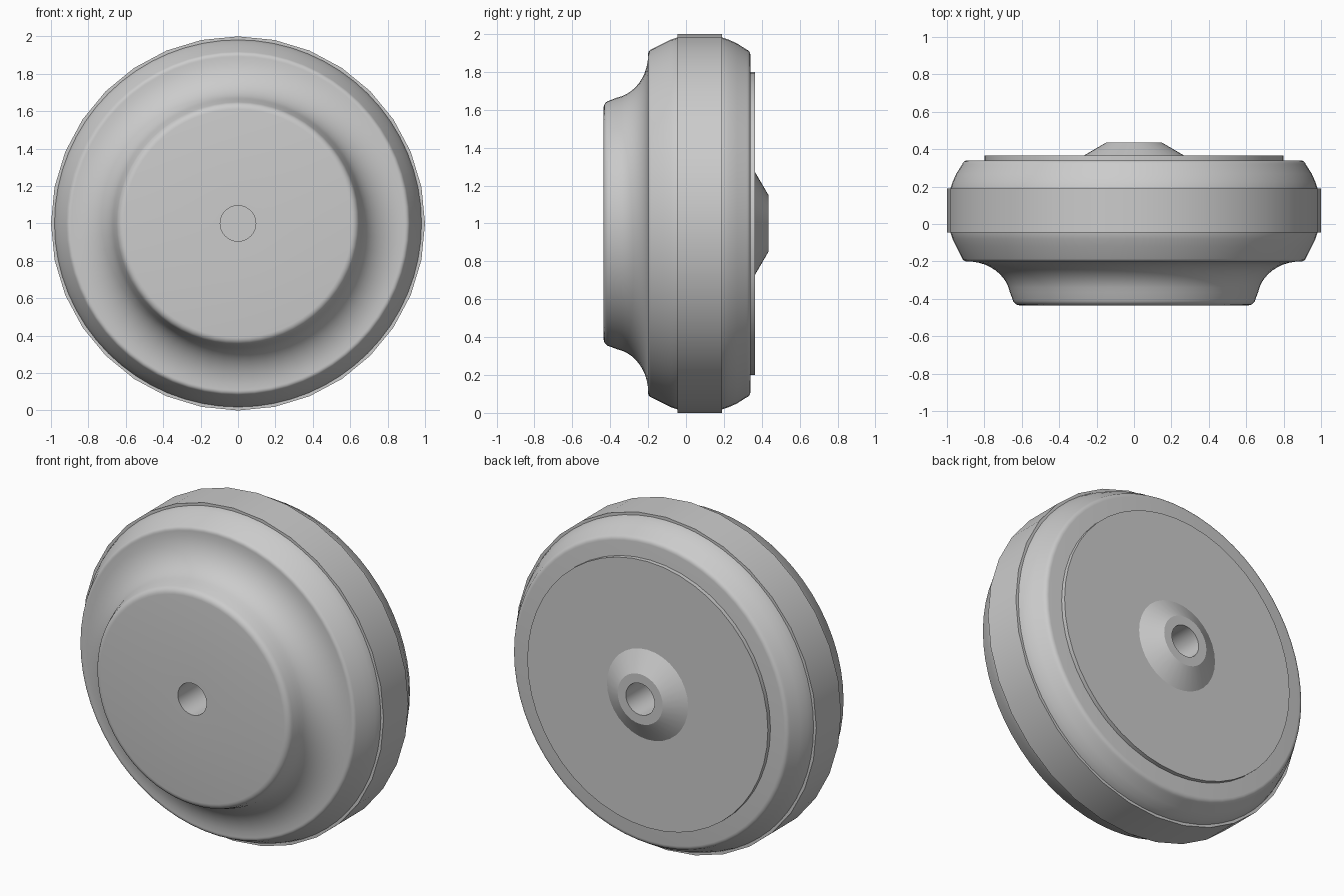
import bpy, bmesh, math

cube = bpy.data.objects.get("Cube")
if cube:
    bpy.data.objects.remove(cube)

grey = bpy.data.materials.new("plain grey")
grey.use_nodes = True
colour = (0.6, 0.6, 0.6, 1)
grey.diffuse_color = colour
grey.node_tree.nodes["Principled BSDF"].inputs["Base Color"].default_value = colour


def lathe(name, profile, sides, closed=False, angle=35):
    """Spin (radius, y) points around the axle at z = 1."""
    bm = bmesh.new()
    rings = []
    for r, y in profile:
        if r == 0:
            rings.append([bm.verts.new((0, y, 1))] * sides)
            continue
        turn = [math.tau * i / sides for i in range(sides)]
        rings.append([bm.verts.new((r * math.cos(a), y, 1 + r * math.sin(a))) for a in turn])
    pairs = list(zip(rings, rings[1:]))
    if closed:
        pairs.append((rings[-1], rings[0]))
    for a, b in pairs:
        for i in range(sides):
            j = (i + 1) % sides
            corners = list(dict.fromkeys((a[i], a[j], b[j], b[i])))
            bm.faces.new(corners)
    bmesh.ops.recalc_face_normals(bm, faces=bm.faces)
    mesh = bpy.data.meshes.new(name)
    bm.to_mesh(mesh)
    bm.free()
    mesh.materials.append(grey)
    obj = bpy.data.objects.new(name, mesh)
    bpy.context.collection.objects.link(obj)
    bpy.ops.object.select_all(action="DESELECT")
    obj.select_set(True)
    bpy.context.view_layer.objects.active = obj
    bpy.ops.object.shade_smooth_by_angle(angle=math.radians(angle))
    return obj


def arc(r, y, rad_r, rad_y, start, end, steps):
    """Elliptical profile arc, angles in degrees from the radial direction."""
    angles = [math.radians(start + (end - start) * i / steps) for i in range(steps + 1)]
    return [(r + rad_r * math.cos(a), y + rad_y * math.sin(a)) for a in angles]


HOLE = 0.095

# Wheel body: blind axle hole, raised hub, concave flare, rounded shoulders
body = [(0, 0), (HOLE, 0), (HOLE, -0.435)]
body += arc(0.61, -0.395, 0.04, 0.04, -90, -12, 5)
body += arc(0.89, -0.40, 0.23, 0.20, 170, 90, 10)
body += arc(0.895, -0.175, 0.025, 0.025, -90, -25, 4)
body += [(0.95, -0.12), (0.97, -0.08), (0.983, -0.04), (0.985, 0.07),
         (0.983, 0.185), (0.97, 0.225), (0.95, 0.27)]
body += arc(0.89, 0.31, 0.03, 0.03, 15, 90, 4)
body += [(HOLE, 0.34), (HOLE, 0.05), (0, 0.05)]
lathe("wheel_body", body, 64)

# Coarser tread band around the rim
lathe("tread_band", [(0.97, -0.045), (1, -0.045), (1, 0.19), (0.97, 0.19)], 32, True)

# Thin cover disc on the back
lathe("back_plate", [(HOLE, 0.335), (0.8, 0.335), (0.8, 0.365), (HOLE, 0.365)], 48, True)

# Tapered axle boss
lathe("axle_boss", [(HOLE, 0.36), (0.27, 0.36), (0.27, 0.365), (0.15, 0.435), (HOLE, 0.435)],
      32, True, 25)
